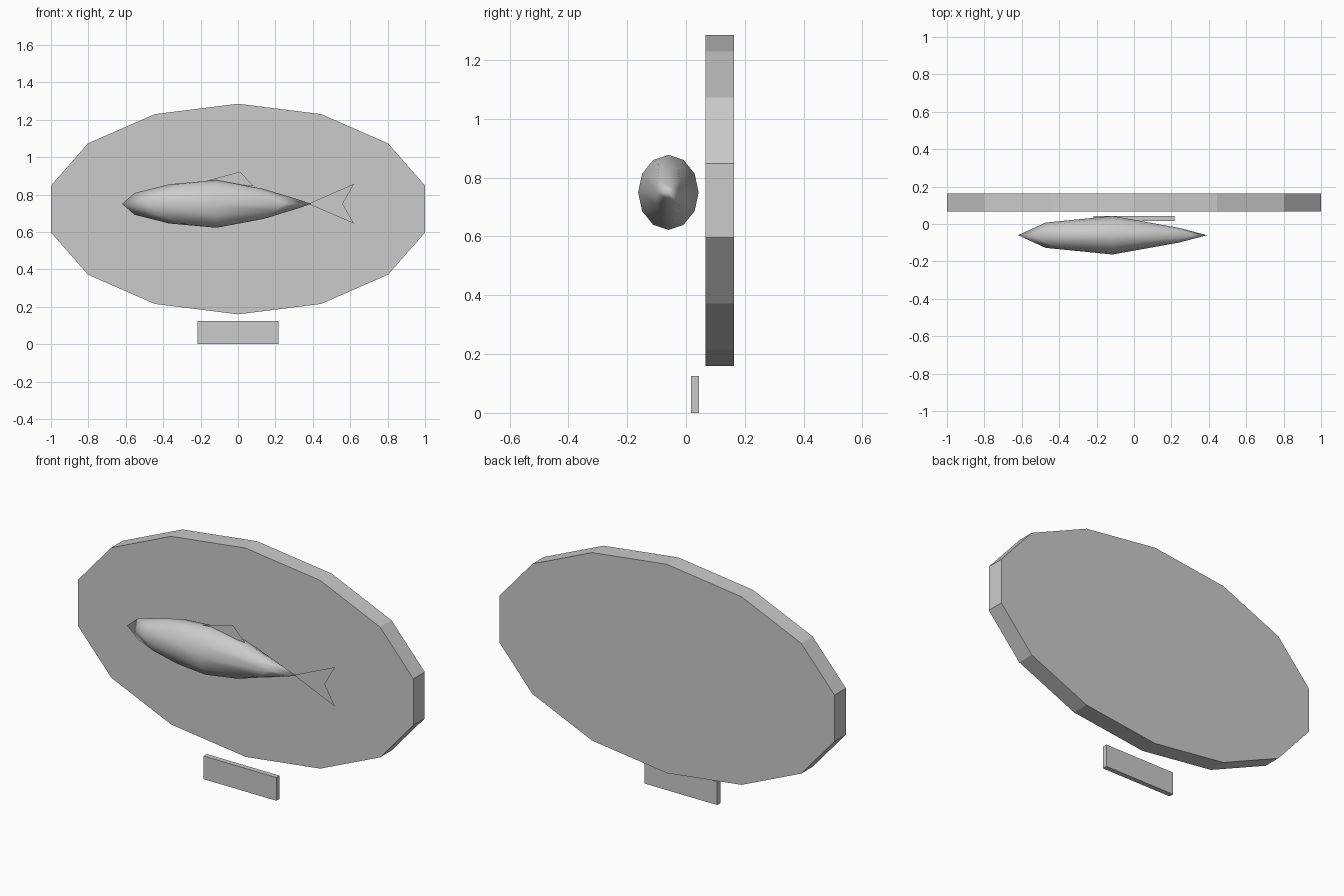
import bpy, bmesh, math
from mathutils import Matrix, Vector

if "Cube" in bpy.data.objects:
    bpy.data.objects.remove(bpy.data.objects["Cube"])


def finish(name, bm, recalc=True):
    if recalc:
        bmesh.ops.recalc_face_normals(bm, faces=bm.faces)
    me = bpy.data.meshes.new(name)
    bm.to_mesh(me)
    bm.free()
    ob = bpy.data.objects.new(name, me)
    bpy.context.collection.objects.link(ob)
    return ob


# Oval 14-sided backing board
RX, RZ, CZ = 1.0257, 0.563, 0.7225
bm = bmesh.new()
rim = []
for i in range(14):
    a = 2 * math.pi * i / 14
    rim.append(bm.verts.new((RX * math.sin(a), 0.066, CZ + RZ * math.cos(a))))
face = bm.faces.new(rim)
ext = bmesh.ops.extrude_face_region(bm, geom=[face], use_keep_orig=True)
for v in ext["geom"]:
    if isinstance(v, bmesh.types.BMVert):
        v.co.y = 0.163
finish("backing_board", bm)

# Small plate below the board
bm = bmesh.new()
bmesh.ops.create_cube(bm, size=1, matrix=Matrix.Translation((0, 0.0305, 0.0625))
                      @ Matrix.Diagonal((0.434, 0.027, 0.125, 1)))
finish("name_plate", bm)

# Fish body: low-poly sphere narrowed towards nose and tail
FISH = Vector((-0.115, -0.06, 0.75))
bm = bmesh.new()
bmesh.ops.create_uvsphere(bm, u_segments=8, v_segments=6, radius=1)
for v in bm.verts:
    u = v.co.x
    f = 1 - 0.78 * u ** 1.5 if u > 0 else 1 + 0.1 * u
    v.co = FISH + Vector((0.505 * u, 0.103 * v.co.y * f, 0.1275 * v.co.z * f))
for f in bm.faces:
    f.smooth = True
finish("fish_body", bm)


# Flat fins in the middle plane of the fish
def fin(name, outline):
    bm = bmesh.new()
    bm.faces.new([bm.verts.new((x, FISH.y, z)) for x, z in outline])
    finish(name, bm, recalc=False)


fin("tail_fin", [(0.375, 0.75), (0.62, 0.645), (0.56, 0.75), (0.62, 0.857)])
fin("dorsal_fin", [(-0.187, 0.868), (0.03, 0.85), (0.085, 0.845), (0.01, 0.922)])
